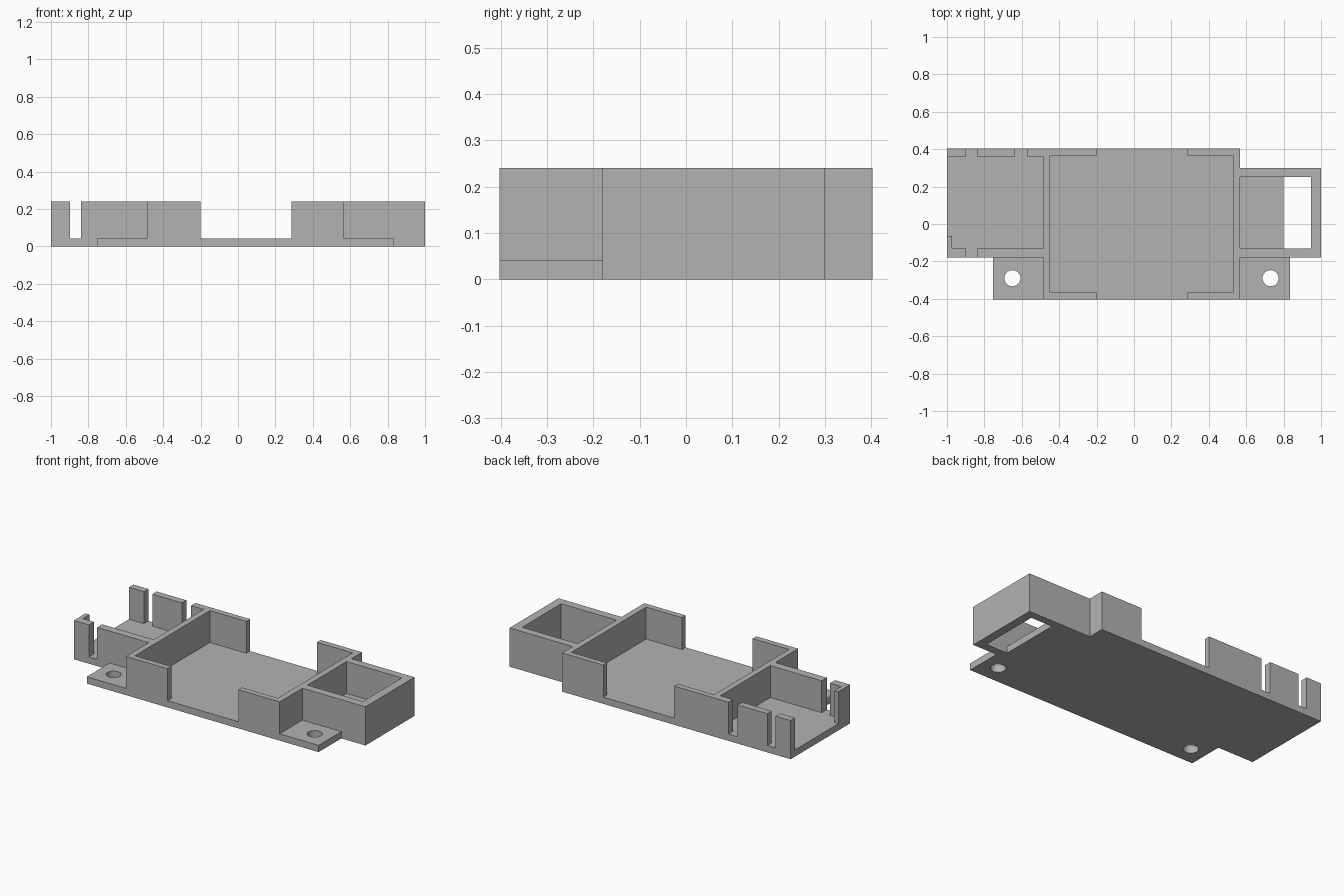
import bpy, bmesh, math

cube = bpy.data.objects.get("Cube")
if cube:
    bpy.data.objects.remove(cube, do_unlink=True)

FLOOR, TOP = 0.042, 0.24      # floor thickness, wall height
Y = 0.403                     # half depth of the tray
FRONT, BACK = -0.18, 0.30     # side bay limits in y

grey = bpy.data.materials.new("plain grey")
grey.use_nodes = True
grey.diffuse_color = (0.45, 0.45, 0.45, 1)
grey.node_tree.nodes["Principled BSDF"].inputs["Base Color"].default_value = (0.45, 0.45, 0.45, 1)


def prism(name, plan, z0=FLOOR, z1=TOP):
    """Extrude a plan outline upwards from z0 to z1."""
    bm = bmesh.new()
    face = bm.faces.new([bm.verts.new((x, y, z0)) for x, y in plan])
    up = bmesh.ops.extrude_face_region(bm, geom=[face])["geom"]
    for v in up:
        if isinstance(v, bmesh.types.BMVert):
            v.co.z = z1
    bmesh.ops.recalc_face_normals(bm, faces=bm.faces)
    mesh = bpy.data.meshes.new(name)
    bm.to_mesh(mesh)
    bm.free()
    mesh.materials.append(grey)
    obj = bpy.data.objects.new(name, mesh)
    bpy.context.collection.objects.link(obj)
    return obj


def rect(x0, x1, y0, y1):
    return [(x0, y0), (x1, y0), (x1, y1), (x0, y1)]


def circle(cx, cy, r, n=40):
    return [(cx + r * math.cos(math.tau * i / n), cy + r * math.sin(math.tau * i / n))
            for i in range(n)]


# Base plate with its two mounting tabs
plate = prism("base_plate", [
    (-0.755, -Y), (0.835, -Y), (0.835, FRONT), (1, FRONT), (1, BACK),
    (0.568, BACK), (0.568, Y), (-1, Y), (-1, FRONT), (-0.755, FRONT)], 0, FLOOR)

# Screw holes and the opening in the end box floor
cuts = [circle(-0.65, -0.29, 0.043), circle(0.73, -0.29, 0.043),
        rect(0.80, 0.947, -0.13, 0.252)]
for plan in cuts:
    cutter = prism("hole_cutter", plan, -0.1, 0.1)
    cutter.hide_render = True
    mod = plate.modifiers.new("hole", "BOOLEAN")
    mod.operation, mod.solver, mod.object = "DIFFERENCE", "EXACT", cutter
    bpy.context.view_layer.objects.active = plate
    bpy.ops.object.modifier_apply(modifier=mod.name)
    bpy.data.objects.remove(cutter, do_unlink=True)

# Centre tray: bracket-shaped walls at both ends
IN = Y - 0.036
prism("left_end_wall", [
    (-0.2, -Y), (-0.2, -IN), (-0.45, -IN), (-0.45, IN), (-0.2, IN), (-0.2, Y),
    (-0.573, Y), (-0.573, 0.36), (-0.487, 0.36), (-0.487, -Y)])
prism("right_end_wall", [
    (0.285, -Y), (0.285, -IN), (0.53, -IN), (0.53, IN), (0.285, IN),
    (0.285, Y), (0.568, Y), (0.568, -Y)])

# Closed box at the +x end
prism("end_box_wall", [
    (0.568, FRONT), (1, FRONT), (1, BACK), (0.568, BACK), (0.568, 0.252),
    (0.947, 0.252), (0.947, -0.13), (0.568, -0.13)])

# Slotted walls of the open bay at the -x end
prism("bay_front_wall", rect(-0.84, -0.487, FRONT, -0.13))
prism("bay_back_wall", rect(-0.84, -0.637, 0.36, Y))
prism("bay_back_post", rect(-1, -0.897, 0.36, Y))
prism("bay_corner_post", [
    (-1, FRONT), (-0.897, FRONT), (-0.897, -0.13), (-0.973, -0.13),
    (-0.973, -0.065), (-1, -0.065)])
